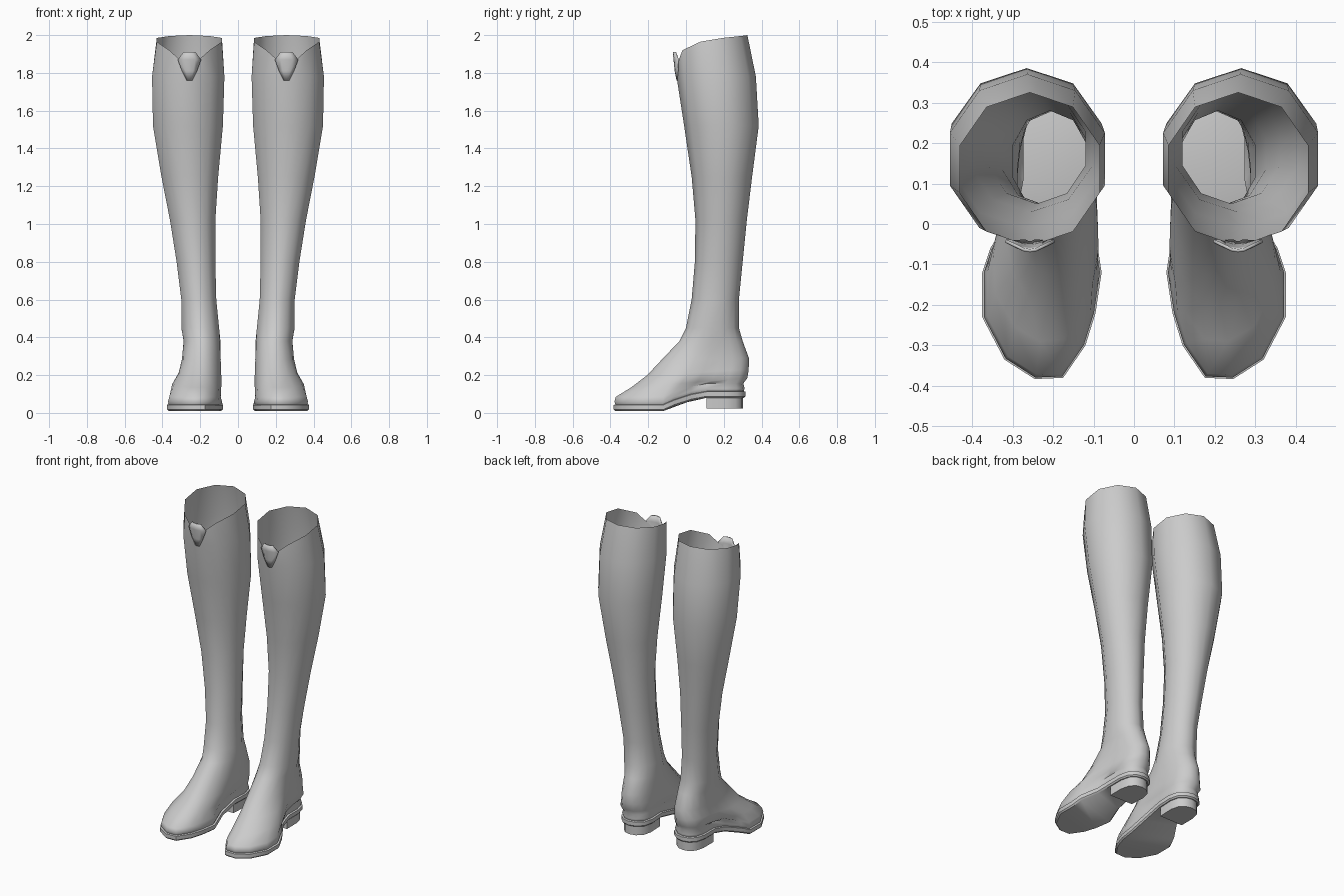
import bpy, bmesh, math

cube = bpy.data.objects.get("Cube")
if cube:
    bpy.data.objects.remove(cube)

N = 20
grey = bpy.data.materials.new("grey_leather")
grey.use_nodes = True
colour = (0.6, 0.6, 0.6, 1)
grey.diffuse_color = colour
grey.node_tree.nodes["Principled BSDF"].inputs["Base Color"].default_value = colour


def lerp(a, b, t):
    return a + (b - a) * t


def make(name, bm, angle=40):
    """Finish a part, smooth it and mirror it to the other boot."""
    bmesh.ops.recalc_face_normals(bm, faces=bm.faces)
    mesh = bpy.data.meshes.new(name)
    bm.to_mesh(mesh)
    bm.free()
    mesh.materials.append(grey)
    ob = bpy.data.objects.new(name, mesh)
    bpy.context.collection.objects.link(ob)
    bpy.ops.object.select_all(action='DESELECT')
    ob.select_set(True)
    bpy.context.view_layer.objects.active = ob
    bpy.ops.object.shade_smooth_by_angle(angle=math.radians(angle))
    mirror = ob.modifiers.new("other_boot", 'MIRROR')
    mirror.use_mirror_merge = False
    return ob


def loft(bm, rings):
    loops = [[bm.verts.new(p) for p in ring] for ring in rings]
    for a, b in zip(loops, loops[1:]):
        for i in range(N):
            j = (i + 1) % N
            bm.faces.new((a[i], a[j], b[j], b[i]))
    return loops


def cap(bm, loop):
    """Close a ring with strips running across the foot."""
    n = len(loop)
    for i in range(n // 2):
        quad = (loop[i], loop[i + 1], loop[n - i - 1], loop[-i])
        bm.faces.new(list(dict.fromkeys(quad)))


def oval(x0, x1, yf, yb, faceted):
    """Ring from the back round the outer side; faceted gives ten corners."""
    cx, cy = (x0 + x1) / 2, (yf + yb) / 2
    rx, ry = (x1 - x0) / 2, (yb - yf) / 2
    if faceted:
        rx /= math.sin(math.radians(72))
    pts = [(cx + rx * math.sin(math.tau * i / N), cy + ry * math.cos(math.tau * i / N))
           for i in range(N)]
    if faceted:
        for i in range(1, N, 2):
            a, b = pts[i - 1], pts[(i + 1) % N]
            pts[i] = ((a[0] + b[0]) / 2, (a[1] + b[1]) / 2)
    return pts


# Footprint, from the back of the heel round the outer side to the toe
footprint = [(.19, .315), (.235, .305), (.27, .27), (.285, .21), (.285, .11),
             (.30, .03), (.355, -.06), (.375, -.12), (.375, -.23), (.32, -.335),
             (.245, -.383), (.175, -.38), (.12, -.30), (.095, -.22), (.08, -.12),
             (.095, -.02), (.095, .11), (.09, .21), (.105, .27), (.145, .305)]


def sole_z(y):
    """Height of the underside: flat toe, rising arch, raised heel."""
    t = min(max((y + .12) / .23, 0), 1)
    return .01 + .07 * t * (1.6 - .6 * t)


def inset(pts, d):
    out = []
    for i, p in enumerate(pts):
        a, b = pts[i - 1], pts[(i + 1) % len(pts)]
        tx, ty = b[0] - a[0], b[1] - a[1]
        length = math.hypot(tx, ty)
        out.append((p[0] + ty / length * d, p[1] - tx / length * d))
    return out


# Upper: shaft with a notched rim, ankle and foot in one skin
rim = [2.0, 1.995, 1.985, 1.965, 1.92, 1.825]
rings = []
top = oval(.085, .43, -.055, .325, True)
for i, (x, y) in enumerate(top):
    k = min(i, N - i) / 2
    z = (rim[math.floor(k)] + rim[math.ceil(k)]) / 2
    rings.append((x, y, z))
rings = [rings]
for z, x0, x1, yf, yb in [(1.78, .072, .455, -.05, .37), (1.52, .08, .45, -.01, .385),
                          (1.25, .105, .405, .03, .35), (1.02, .12, .36, .05, .322),
                          (.8, .12, .325, .047, .30), (.6, .115, .30, .03, .28),
                          (.45, .10, .30, 0, .28)]:
    rings.append([(x, y, z) for x, y in oval(x0, x1, yf, yb, True)])
for zf, zb, x0, x1, yf, yb, t in [(.38, .38, .092, .293, -.035, .30, .1),
                                  (.28, .29, .088, .305, -.13, .333, .3),
                                  (.2, .23, .086, .325, -.205, .332, .5),
                                  (.135, .185, .086, .355, -.29, .325, .75)]:
    ring = []
    for (ex, ey), (fx, fy) in zip(oval(x0, x1, yf, yb, False), footprint):
        sx = lerp(x0, x1, (fx - .08) / .295)
        sy = lerp(yf, yb, (fy + .383) / .698)
        x, y = lerp(ex, sx, t), lerp(ey, sy, t)
        ring.append((x, y, lerp(zf, zb, (y - yf) / (yb - yf))))
    rings.append(ring)
for h, d in [(.075, .012), (.05, .004), (.035, .01)]:
    rings.append([(x, y, sole_z(y) + h) for x, y in inset(footprint, d)])
bm = bmesh.new()
loft(bm, rings)
make("boot_upper", bm, 60)

# Sole with a narrow welt
bm = bmesh.new()
loops = loft(bm, [[(x, y, sole_z(y) + h) for x, y in inset(footprint, d)]
                  for h, d in [(.035, .01), (.032, 0), (.008, 0), (0, .008)]])
cap(bm, loops[0])
cap(bm, loops[-1])
make("sole", bm)

# Heel block
bm = bmesh.new()
heel = [p for p in inset(footprint, .014) if p[1] > .1]
bottom = bm.faces.new([bm.verts.new((x, y, .022)) for x, y in heel])
lifted = bmesh.ops.extrude_face_region(bm, geom=[bottom])["geom"]
bmesh.ops.translate(bm, vec=(0, 0, .065),
                    verts=[v for v in lifted if isinstance(v, bmesh.types.BMVert)])
make("heel", bm)

# Rounded front tab filling the notch in the rim
bm = bmesh.new()
rows = []
for z, half, y in [(1.76, .015, -.05), (1.81, .04, -.06), (1.87, .062, -.066), (1.91, .032, -.07)]:
    rows.append([bm.verts.new((.257 + half * s, y + .02 * abs(s) ** 2 * half / .06, z))
                 for s in (-1, -.5, 0, .5, 1)])
for a, b in zip(rows, rows[1:]):
    for i in range(4):
        bm.faces.new((a[i], a[i + 1], b[i + 1], b[i]))
tab = make("front_tab", bm)
solid = tab.modifiers.new("thickness", 'SOLIDIFY')
solid.thickness = .008
solid.offset = -1
